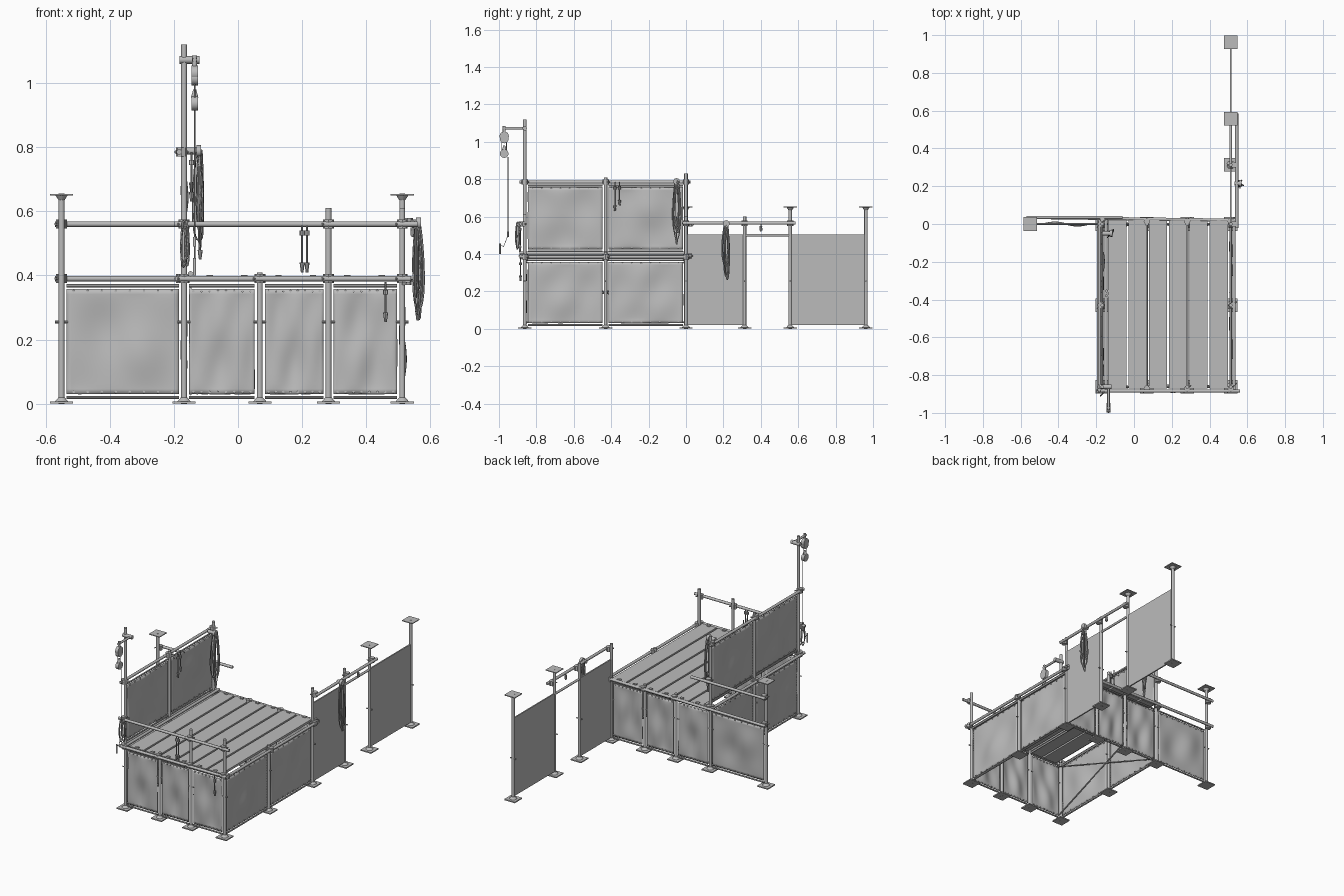
import bpy, bmesh, math, random
from mathutils import Vector, Matrix

random.seed(4)
if "Cube" in bpy.data.objects:
    bpy.data.objects.remove(bpy.data.objects["Cube"], do_unlink=True)


def material(name, value):
    m = bpy.data.materials.new(name)
    m.use_nodes = True
    col = (value, value, value, 1)
    m.diffuse_color = col
    m.node_tree.nodes["Principled BSDF"].inputs["Base Color"].default_value = col
    return m


GREY = material("plain grey", 0.5)
ROPE = material("rope grey", 0.38)


def finish(bm, name, mat=GREY, smooth=True):
    me = bpy.data.meshes.new(name)
    bm.to_mesh(me)
    bm.free()
    ob = bpy.data.objects.new(name, me)
    bpy.context.collection.objects.link(ob)
    me.materials.append(mat)
    if smooth:
        bpy.ops.object.select_all(action='DESELECT')
        ob.select_set(True)
        bpy.context.view_layer.objects.active = ob
        bpy.ops.object.shade_smooth_by_angle(angle=math.radians(40))
    return ob


def tube(bm, a, b, r, r2=None, sides=10):
    a, b = Vector(a), Vector(b)
    d = b - a
    mat = Matrix.Translation((a + b) / 2) @ d.to_track_quat('Z', 'Y').to_matrix().to_4x4()
    bmesh.ops.create_cone(bm, cap_ends=True, segments=sides, radius1=r,
                          radius2=r if r2 is None else r2, depth=d.length, matrix=mat)


def box(bm, c, size):
    bmesh.ops.create_cube(bm, size=1, matrix=Matrix.Translation(c) @ Matrix.Diagonal((*size, 1)))


def rope(name, paths, r=0.003, cyclic=False):
    cu = bpy.data.curves.new(name, 'CURVE')
    cu.dimensions = '3D'
    cu.bevel_depth, cu.bevel_resolution = r, 1
    for pts in paths:
        sp = cu.splines.new('POLY')
        sp.points.add(len(pts) - 1)
        for p, q in zip(sp.points, pts):
            p.co = (*q, 1)
        sp.use_cyclic_u = cyclic
    ob = bpy.data.objects.new(name, cu)
    bpy.context.collection.objects.link(ob)
    cu.materials.append(ROPE)


L, R, W = -0.168, 0.512, -0.55      # left wall, right wall, wing end
F, M, B = -0.862, -0.43, 0.0        # front, middle, back
X1, X2 = 0.068, 0.282               # intermediate posts
Y1, Y2, Y3 = 0.313, 0.557, 0.962    # side wall posts

# Upright poles with foot plates and, on some, a head plate
poles = [(L, F, 1.12), (L, M, 0.81), (L, B, 0.83), (X1, F, 0.41), (X2, F, 0.61), (R, F, 0.61),
         (R, M, 0.41), (R, B, 0.6), (X1, B, 0.41), (X2, B, 0.41), (W, B, 0.655),
         (R, Y1, 0.6), (R, Y2, 0.655), (R, Y3, 0.655)]
posts, plates = bmesh.new(), bmesh.new()
for x, y, h in poles:
    tube(posts, (x, y, 0), (x, y, h), 0.0095)
    box(plates, (x, y, 0.004), (0.072, 0.072, 0.007))
    tube(plates, (x, y, 0.007), (x, y, 0.02), 0.022, 0.01)
    if h == 0.655:
        box(plates, (x, y, 0.652), (0.072, 0.072, 0.005))
        tube(plates, (x, y, 0.635), (x, y, 0.65), 0.01, 0.02)
finish(posts, "upright_poles")
finish(plates, "pole_plates")

# Horizontal rails
rails = bmesh.new()
for a, b in [((-0.2, F - 0.022, 0.56), (0.56, F - 0.022, 0.56)),
             ((-0.19, F - 0.022, 0.39), (0.54, F - 0.022, 0.39)),
             ((W - 0.02, 0.035, 0.56), (-0.06, 0.035, 0.56)),
             ((W - 0.02, 0.035, 0.39), (0.54, 0.02, 0.39)),
             ((L - 0.015, -0.89, 0.785), (L - 0.015, 0.025, 0.785)),
             ((L - 0.02, -0.89, 0.39), (L - 0.02, 0.025, 0.39)),
             ((L + 0.02, -0.89, 0.405), (L + 0.02, 0.025, 0.405)),
             ((R + 0.018, -0.89, 0.385), (R + 0.018, 0.025, 0.385)),
             ((R + 0.032, -0.02, 0.565), (R + 0.032, 0.585, 0.565))]:
    tube(rails, a, b, 0.0085)
for x in (L, X1, X2, R):
    tube(rails, (x, F, 0.37), (x, B, 0.37), 0.006)
tube(rails, (R, Y1, 0.5), (R, Y2, 0.5), 0.007)
# Crossed braces inside the left wall
for z0, z1 in ((0.03, 0.36), (0.36, 0.03)):
    tube(rails, (L + 0.02, F, z0), (L + 0.02, B, z1), 0.004, sides=6)
finish(rails, "rails")

# Clamps where rails meet poles
clamps = bmesh.new()
joints = [(x, F - 0.011, z) for x in (L, X2, R) for z in (0.39, 0.56)] + [(X1, F - 0.011, 0.39)]
joints += [(x, 0.015, 0.39) for x in (W, L, X1, X2, R)] + [(x, 0.018, 0.56) for x in (W, L)]
joints += [(L - 0.008, y, z) for y in (F, M, B) for z in (0.39, 0.785)]
joints += [(R + 0.012, y, 0.385) for y in (F, M, B)] + [(R + 0.016, y, 0.565) for y in (B, Y1, Y2)]
for x, y, z in joints:
    tube(clamps, (x, y, z - 0.014), (x, y, z + 0.014), 0.017, sides=8)
    tube(clamps, (x - 0.02, y - 0.02, z), (x + 0.02, y + 0.02, z), 0.004, sides=6)
for x, y, h in poles:
    tube(clamps, (x - 0.02, y, 0.255), (x + 0.02, y, 0.255), 0.004, sides=6)
finish(clamps, "clamps")

# Planked deck with gaps
deck = bmesh.new()
step = (R - 0.01 + 0.142) / 6
for i in range(6):
    box(deck, (-0.142 + step * (i + 0.5), -0.425, 0.389), (step - 0.011, 0.89, 0.014))
    for y in (-0.862, 0.012):
        box(deck, (-0.142 + step * (i + 0.5), y, 0.398), (0.02, 0.015, 0.008))
finish(deck, "deck_planks", smooth=False)


# Billowing cloth stretched between two poles, with eyelets and edge bars
def cloth(name, a, b, z0, z1):
    a, b = Vector((*a, 0)), Vector((*b, 0))
    d = (b - a).normalized()
    n = Vector((d.y, -d.x, 0))
    a, b = a + d * 0.016, b - d * 0.016
    w, h = (b - a).length, z1 - z0
    bm = bmesh.new()
    bmesh.ops.create_grid(bm, x_segments=24, y_segments=20, size=0.5)
    p, q, s = (random.uniform(0, 6) for _ in range(3))
    for v in bm.verts:
        u, t = v.co.x + 0.5, v.co.y + 0.5
        env = math.sin(math.pi * u) ** 0.6 * (math.sin(math.pi * t) ** 0.5 if 0 < t < 1 else 0) if 0 < u < 1 else 0
        wave = math.sin(7 * u + 3 * t + p) + 0.6 * math.sin(11 * u - 5 * t + q) + 0.4 * math.sin(9 * t + s)
        v.co = a + d * (w * u) + n * (0.007 * env * wave) + Vector((0, 0, z0 + h * t))
    ob = finish(bm, name)
    sol = ob.modifiers.new("thickness", 'SOLIDIFY')
    sol.thickness, sol.offset = 0.003, 0
    trim = bmesh.new()
    for z, out in ((z0, -0.01), (z1, 0.01)):
        tube(trim, a + Vector((0, 0, z + out)), b + Vector((0, 0, z + out)), 0.005, sides=8)
        for i in range(8):
            c = a + d * (w * (i + 0.5) / 8) + Vector((0, 0, z - out * 0.7))
            tube(trim, c - n * 0.005, c + n * 0.005, 0.004, sides=6)
    finish(trim, name + "_trim")


front_xs, back_xs, side_ys = (L, X1, X2, R), (W, L, X1, X2, R), (F, M, B)
for i, (p, q) in enumerate(zip(front_xs, front_xs[1:])):
    cloth(f"front_cloth_{i}", (p, F), (q, F), 0.03, 0.358)
for i, (p, q) in enumerate(zip(back_xs, back_xs[1:])):
    cloth(f"back_cloth_{i}", (q, B), (p, B), 0.03, 0.358)
for i, (p, q) in enumerate(zip(side_ys, side_ys[1:])):
    cloth(f"right_cloth_{i}", (R, p), (R, q), 0.03, 0.358)
    cloth(f"left_cloth_{i}", (L, q), (L, p), 0.03, 0.358)
    cloth(f"upper_cloth_{i}", (L, q), (L, p), 0.425, 0.757)

# Flat boards of the side wall, either side of the doorway
boards = bmesh.new()
for p, q in ((B, Y1), (Y2, Y3)):
    box(boards, (R, (p + q) / 2, 0.263), (0.008, q - p - 0.012, 0.485))
finish(boards, "side_boards", smooth=False)

# Hoist arm, pulley blocks and hook
hoist = bmesh.new()
HX, HY = -0.135, -0.972
tube(hoist, (HX, F + 0.01, 1.072), (HX, HY - 0.01, 1.072), 0.007)
tube(hoist, (L - 0.015, F, 1.072), (HX + 0.015, F, 1.072), 0.012)
tube(hoist, (HX, HY, 1.05), (HX, HY, 1.085), 0.008)
for z, r in ((1.03, 0.025), (1.015, 0.023), (0.937, 0.023)):
    tube(hoist, (HX - 0.01, HY, z), (HX + 0.01, HY, z), r, sides=16)
tube(hoist, (HX, HY, 0.955), (HX, HY, 0.98), 0.012, 0.005)
tube(hoist, (HX, -0.995, 0.4), (HX, -0.995, 0.455), 0.005)
tube(hoist, (HX, -0.952, 0.49), (HX, -0.952, 0.52), 0.005)
finish(hoist, "hoist_blocks")
rope("hoist_ropes", [[(HX, -0.952, 0.92), (HX, -0.952, 0.5)],
                     [(HX, -0.985, 1.0), (HX, -0.985, 0.93)],
                     [(HX, -0.96, 1.0), (HX, -0.96, 0.93)],
                     [(HX, -0.952, 0.5), (HX, -0.975, 0.44), (HX, -0.995, 0.45)]], 0.002)


# Coils of rope hung over rails
def coil(name, c, drop, width, count):
    paths = []
    for k in range(count):
        dr, wd = drop * random.uniform(0.65, 1), width * random.uniform(0.5, 1)
        turn, off = random.uniform(0.6, 2.5), random.uniform(-0.006, 0.006)
        path = []
        for i in range(28):
            t = 2 * math.pi * i / 28
            s = wd / 2 * math.sin(t) * (0.75 - 0.25 * math.cos(t))
            path.append((c[0] + s * math.cos(turn) + off, c[1] + s * math.sin(turn) + off,
                         c[2] - dr / 2 * (1 - math.cos(t))))
        paths.append(path)
    rope(name, paths, 0.003, True)


coil("inner_rope_coil", (-0.12, -0.05, 0.79), 0.33, 0.06, 7)
coil("outer_rope_coil", (0.56, 0.215, 0.57), 0.31, 0.06, 7)
coil("corner_rope_coil", (-0.165, -0.897, 0.57), 0.18, 0.035, 4)
pegs = bmesh.new()
for x0, x1, y, z in ((L, -0.115, -0.05, 0.788), (R + 0.02, 0.57, 0.215, 0.563)):
    tube(pegs, (x0, y, z), (x1, y, z), 0.011)
    tube(pegs, (x1 - 0.015, y, z), (x1, y, z), 0.018)
finish(pegs, "coil_pegs")

# Loose cords and hanging weights
cords = [((0.2, -0.888), 0.565, 0.41), ((0.215, -0.888), 0.565, 0.41), ((0.46, -0.885), 0.38, 0.255),
         ((-0.145, -0.38), 0.785, 0.63), ((-0.145, -0.355), 0.785, 0.66), ((-0.118, -0.05), 0.6, 0.45),
         ((0.56, 0.22), 0.4, 0.26), ((0.545, 0.4), 0.565, 0.52)]
rope("hanging_cords", [[(*p, a), (*p, b)] for p, a, b in cords], 0.003)
weights = bmesh.new()
for (x, y), a, b in cords:
    tube(weights, (x, y, b), (x, y, b + 0.03), 0.004, 0.008, sides=8)
    tube(weights, (x, y, a - 0.04), (x, y, a - 0.025), 0.008, sides=8)
finish(weights, "cord_weights")
